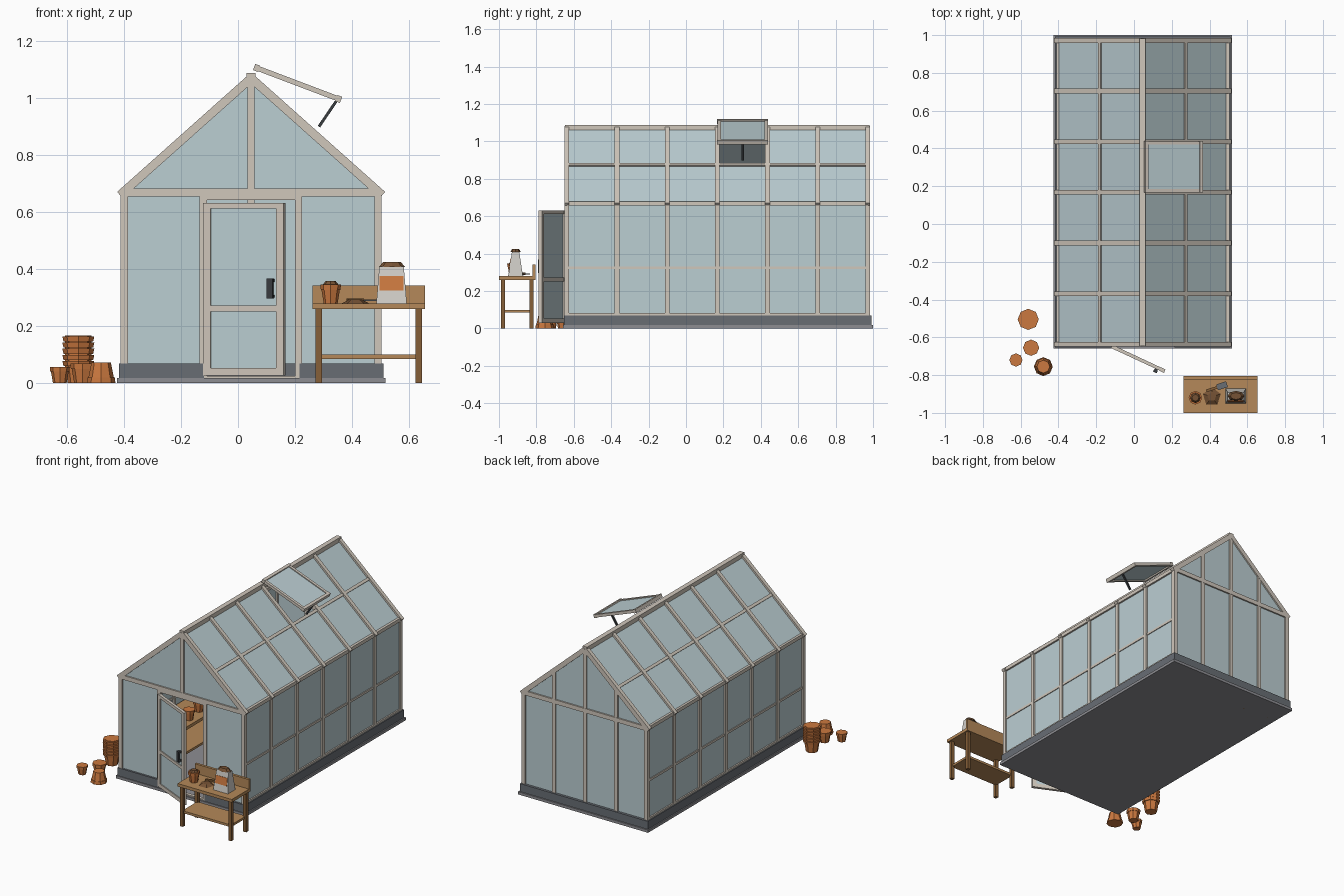
import bpy, bmesh, math
from mathutils import Matrix, Vector

if "Cube" in bpy.data.objects:
    bpy.data.objects.remove(bpy.data.objects["Cube"])


def material(name, r, g, b):
    m = bpy.data.materials.new(name)
    m.use_nodes = True
    m.diffuse_color = (r, g, b, 1)
    m.node_tree.nodes["Principled BSDF"].inputs["Base Color"].default_value = (r, g, b, 1)
    return m


GLASS = material("pale blue glass", .50, .62, .65)
FRAME = material("cream frame", .63, .57, .50)
PLINTH = material("slate grey", .14, .155, .175)
SLAB = material("concrete grey", .27, .27, .29)
WOOD = material("light wood", .46, .25, .10)
LEGS = material("dark wood", .24, .115, .04)
CLAY = material("terracotta", .60, .19, .05)
IRON = material("dark iron", .04, .045, .05)
SACK = material("sack white", .64, .62, .58)
SOIL = material("brown soil", .18, .085, .035)


def part(name, mat, build):
    """Run build(bm) and turn the result into one object."""
    bm = bmesh.new()
    build(bm)
    bmesh.ops.recalc_face_normals(bm, faces=bm.faces)
    me = bpy.data.meshes.new(name)
    bm.to_mesh(me)
    bm.free()
    me.materials.append(mat)
    ob = bpy.data.objects.new(name, me)
    bpy.context.collection.objects.link(ob)
    return ob


def box(bm, x0, x1, y0, y1, z0, z1):
    mat = Matrix.Translation(((x0 + x1) / 2, (y0 + y1) / 2, (z0 + z1) / 2)) \
        @ Matrix.Diagonal((x1 - x0, y1 - y0, z1 - z0, 1))
    return bmesh.ops.create_cube(bm, size=1, matrix=mat)["verts"]


def beam(bm, a, b, width, thick, side=(0, 1, 0)):
    """Box from a to b; width runs along side."""
    a, b, s = Vector(a), Vector(b), Vector(side)
    d = (b - a).normalized()
    rot = Matrix((d, s, d.cross(s))).transposed().to_4x4()
    mat = Matrix.Translation((a + b) / 2) @ rot @ Matrix.Diagonal(((b - a).length, width, thick, 1))
    bmesh.ops.create_cube(bm, size=1, matrix=mat)


def prism(bm, outline, y0, y1):
    face = bm.faces.new([bm.verts.new((x, y0, z)) for x, z in outline])
    new = bmesh.ops.extrude_face_region(bm, geom=[face])["geom"]
    bmesh.ops.translate(bm, vec=(0, y1 - y0, 0), verts=[v for v in new if isinstance(v, bmesh.types.BMVert)])


def cone(bm, x, y, z0, z1, r0, r1, n=8):
    bmesh.ops.create_cone(bm, cap_ends=True, segments=n, radius1=r0, radius2=r1, depth=z1 - z0,
                          matrix=Matrix.Translation((x, y, (z0 + z1) / 2)))


# House dimensions
MID, HALF = .046, .451
FRONT, BACK = -.637, .972
EAVE, RIDGE = .668, 1.07
STATIONS = [FRONT + (BACK - FRONT) * i / 6 for i in range(7)]


def slope(side, t, y, drop=0):
    """Point on the roof, t from eave (0) to ridge (1)."""
    return (MID + side * HALF * (1 - t), y, EAVE + (RIDGE - EAVE) * t - drop)


# Base
part("floor_slab", SLAB, lambda bm: box(bm, -.425, .518, -.658, 1.0, 0, .018))


def plinth(bm):
    for side in (-1, 1):
        a, b = sorted((MID + side * .464, MID + side * .43))
        box(bm, a, b, -.653, .992, .018, .07)
    box(bm, -.39, .48, .958, .992, .018, .07)
    box(bm, -.39, -.12, -.653, -.62, .018, .07)
    box(bm, .215, .48, -.653, -.62, .018, .07)


part("plinth", PLINTH, plinth)


# Side walls and roof frame
def side_frame(bm):
    for side in (-1, 1):
        x = MID + side * .445
        for y in STATIONS:
            box(bm, x - .0125, x + .0125, y - .0125, y + .0125, .07, EAVE)
            beam(bm, slope(side, -.02, y), slope(side, 1, y), .025, .03)
        box(bm, x - .012, x + .014, FRONT, BACK, .657, .68)
        box(bm, x - .008, x + .008, FRONT, BACK, .317, .332)
        box(bm, x - .012, x + .012, FRONT, BACK, .07, .082)
        beam(bm, slope(side, .49, MID), slope(side, .515, MID), 0.01, .02)
        a, b = slope(side, .49, 0), slope(side, .52, 0)
        mid_y = Vector((0, (FRONT + BACK) / 2, 0))
        beam(bm, Vector(a) + mid_y, Vector(b) + mid_y, BACK - FRONT, .022)
    box(bm, MID - .016, MID + .016, FRONT - .01, BACK + .01, 1.058, 1.088)


part("side_and_roof_frame", FRAME, side_frame)


# Gable frames
def gable_frame(bm):
    for y in (FRONT, BACK):
        box(bm, -.40, .492, y - .0125, y + .0125, .655, .683)
    post = lambda x, y, z0, z1, w=.0125: box(bm, x - w, x + w, y - .011, y + .011, z0, z1)
    post(MID, FRONT, .67, 1.06)
    post(-.122, FRONT, .018, .66)
    post(.212, FRONT, .018, .66)
    box(bm, -.12, .21, FRONT - .011, FRONT + .011, .642, .66)
    box(bm, -.12, .21, FRONT - .011, FRONT + .011, .018, .026)
    for t, x in ((.5, MID - HALF / 2), (1, MID), (.5, MID + HALF / 2)):
        post(x, BACK, .07, slope(1, t, 0)[2])


part("gable_frames", FRAME, gable_frame)


# Glass panes
def wall_glass(bm):
    for side in (-1, 1):
        x = MID + side * .445
        box(bm, x - .003, x + .003, FRONT, BACK, .06, EAVE)
    w = HALF - .01
    gable = [(MID - w, EAVE), (MID, RIDGE - .01), (MID + w, EAVE)]
    prism(bm, gable, FRONT - .003, FRONT + .003)
    prism(bm, [(MID + w, .06), (MID - w, .06)] + gable, BACK - .003, BACK + .003)
    box(bm, -.40, -.122, FRONT - .003, FRONT + .003, .06, EAVE)
    box(bm, .212, .49, FRONT - .003, FRONT + .003, .06, EAVE)


def roof_glass(bm):
    for side in (-1, 1):
        for i, (y0, y1) in enumerate(zip(STATIONS, STATIONS[1:])):
            for half in (0, .5):
                if side == 1 and i == 3 and half:
                    continue  # vent opening
                y = (y0 + y1) / 2
                beam(bm, slope(side, half, y), slope(side, half + .5, y), y1 - y0, .006)


part("wall_glass", GLASS, wall_glass)
part("roof_glass", GLASS, roof_glass)

# Open roof vent
TOP, LOW = Vector((.065, .303, 1.106)), Vector((.353, .303, .997))
ALONG = (LOW - TOP).normalized()


def vent_frame(bm):
    for dy in (-.126, .126):
        off = Vector((0, dy, 0))
        beam(bm, TOP + off, LOW + off, .018, .018)
    for p in (TOP, LOW):
        beam(bm, p - ALONG * .009, p + ALONG * .009, .272, .023)


part("vent_frame", FRAME, vent_frame)
part("vent_glass", GLASS, lambda bm: beam(bm, TOP, LOW, .25, .006))
part("vent_strut", IRON, lambda bm: beam(bm, (.345, .303, .99), (.284, .303, .90), .012, .01))

# Open door, built along +x from the hinge and then swung outward
DOOR = .31


def door_frame(bm):
    for x in (0, DOOR - .028):
        box(bm, x, x + .028, -.01, .01, .028, .632)
    for z0, z1 in ((.028, .053), (.252, .272), (.612, .632)):
        box(bm, 0, DOOR, -.009, .009, z0, z1)


def door_handle(bm):
    x = DOOR - .045
    box(bm, x - .011, x + .011, -.028, -.016, .297, .368)
    for z in (.30, .355):
        box(bm, x - .008, x + .008, -.02, 0, z, z + .01)


for ob in (part("door_frame", FRAME, door_frame),
           part("door_glass", GLASS, lambda bm: box(bm, .02, DOOR - .02, -.003, .003, .04, .62)),
           part("door_handle", IRON, door_handle)):
    ob.location = (-.118, -.648, 0)
    ob.rotation_euler.z = math.radians(-25)


# Potting benches
def bench(name, x0, x1, y0, y1):
    def boards(bm):
        box(bm, x0, x1, y0, y1, .26, .28)
        box(bm, x0 + .02, x1 - .02, y0 + .02, y1 - .02, .085, .10)

    def legs(bm):
        for x in (x0 + .01, x1 - .032):
            for y in (y0 + .01, y1 - .032):
                box(bm, x, x + .022, y, y + .022, 0, .26)

    part(name + "_boards", WOOD, boards)
    part(name + "_legs", LEGS, legs)


bench("bench", .262, .655, -1.0, -.805)
part("bench_backboard", WOOD, lambda bm: box(bm, .262, .655, -.822, -.805, .28, .342))
bench("indoor_bench", -.38, -.15, -.55, .85)


# Flower pots
def pot(name, x, y, z, r, h, flip=False):
    def build(bm):
        cone(bm, x, y, 0, h * .75, r * .68, r * .9)
        cone(bm, x, y, h * .72, h, r * .96, r)
        for v in bm.verts:
            v.co.z = z + (h - v.co.z if flip else v.co.z)
    part(name, CLAY, build)


def pot_stack(bm):
    cone(bm, -.56, -.505, 0, .07, .037, .048)
    for i in range(5):
        z = .06 + i * .0215
        cone(bm, -.56, -.505, z, z + .018, .052, .056)
        cone(bm, -.56, -.505, z, z + .0215, .046, .046)


part("pot_stack", CLAY, pot_stack)
pot("standing_pot", -.545, -.655, 0, .043, .07)
pot("small_pot", -.625, -.72, 0, .035, .057)
pot("upturned_pot", -.48, -.755, 0, .05, .072, True)
pot("bench_pot", .325, -.92, .28, .036, .066)
part("bench_pot_soil", SOIL, lambda bm: cone(bm, .325, -.92, .345, .358, .028, .018))
for i in range(3):
    pot("indoor_pot", -.2 - .02 * i, -.22 + .13 * i, .28, .036, .066)


# Soil sack, soil heap and trowel
def sack(bm):
    for v in box(bm, .485, .592, -.95, -.872, .28, .41):
        if v.co.z > .35:
            v.co.x += (.539 - v.co.x) * .2
            v.co.y += (-.911 - v.co.y) * .5


part("sack", SACK, sack)
part("sack_label", CLAY, lambda bm: beam(bm, (.538, -.9428, .325), (.538, -.935, .375), .084, .007, (1, 0, 0)))


def sack_soil(bm):
    cone(bm, .54, -.911, .408, .426, .046, .03)
    bmesh.ops.scale(bm, vec=(1, .6, 1), space=Matrix.Translation((0, .911, 0)), verts=bm.verts)


part("sack_soil", SOIL, sack_soil)
part("soil_heap", SOIL, lambda bm: cone(bm, .412, -.915, .28, .293, .05, .025, 5))
for ob in (part("trowel_blade", PLINTH, lambda bm: box(bm, 0, .055, -.016, .016, 0, .006)),
           part("trowel_handle", LEGS, lambda bm: box(bm, -.06, 0, -.007, .007, -.002, .01))):
    ob.location = (.44, -.865, .288)
    ob.rotation_euler.z = math.radians(18)
